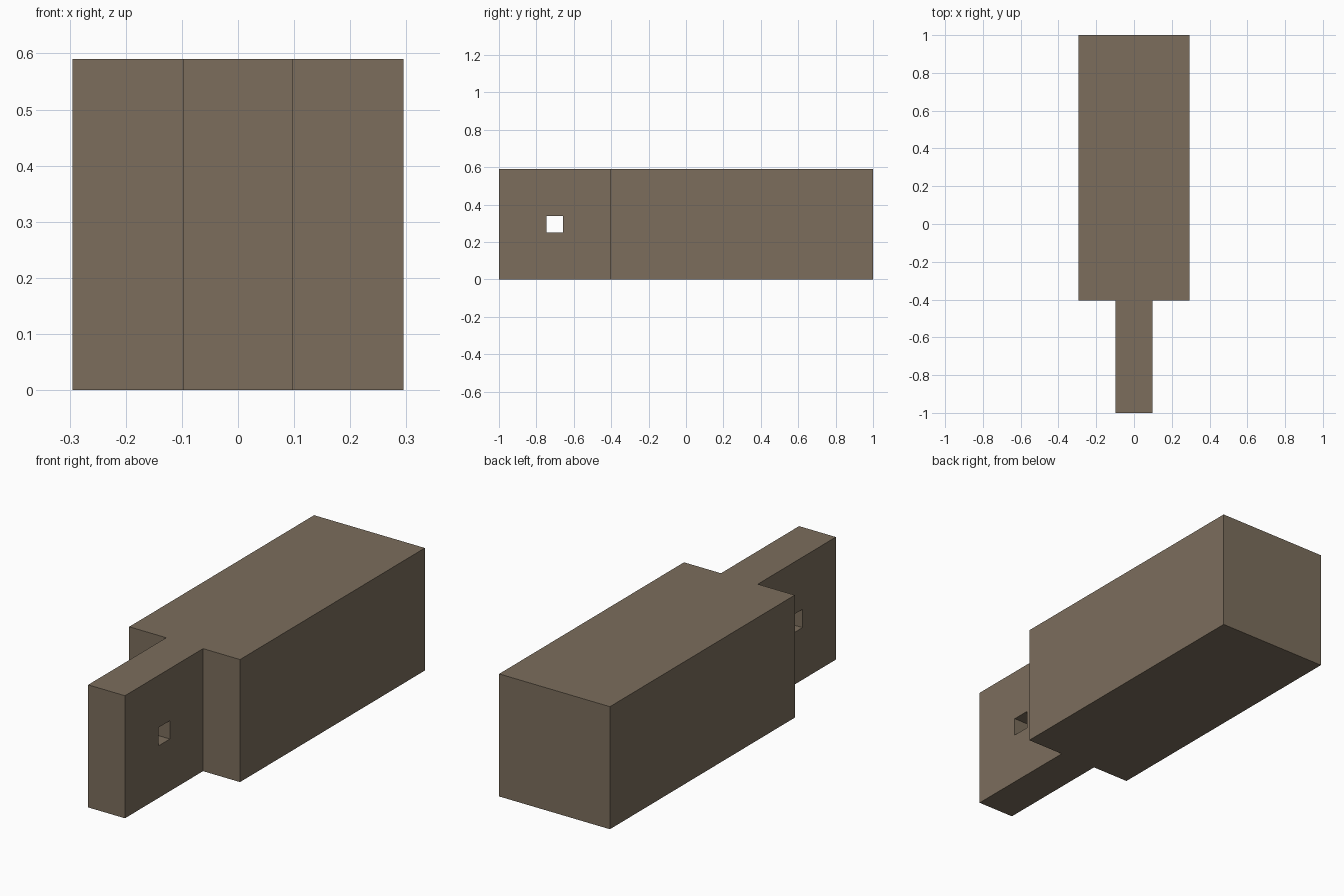
import bpy
import bmesh

if "Cube" in bpy.data.objects:
    bpy.data.objects.remove(bpy.data.objects["Cube"])

HEIGHT = 0.59
HALF_BODY = 0.295
HALF_TONGUE = 0.098
STEP_Y = -0.406

# Single matte brown for the whole piece
brown = bpy.data.materials.new("dull brown")
brown.diffuse_color = (0.2, 0.155, 0.108, 1)
brown.use_nodes = True
brown.node_tree.nodes["Principled BSDF"].inputs["Base Color"].default_value = brown.diffuse_color


def extrude_profile(name, points, z0, z1):
    """Flat outline in XY, extruded from z0 to z1."""
    bm = bmesh.new()
    face = bm.faces.new([bm.verts.new((x, y, z0)) for x, y in points])
    top = bmesh.ops.extrude_face_region(bm, geom=[face])["geom"]
    verts = [v for v in top if isinstance(v, bmesh.types.BMVert)]
    bmesh.ops.translate(bm, verts=verts, vec=(0, 0, z1 - z0))
    bmesh.ops.recalc_face_normals(bm, faces=bm.faces)
    mesh = bpy.data.meshes.new(name)
    bm.to_mesh(mesh)
    bm.free()
    mesh.materials.append(brown)
    obj = bpy.data.objects.new(name, mesh)
    bpy.context.collection.objects.link(obj)
    return obj


# Block with a narrow tongue: half outline, mirrored
half = [(HALF_TONGUE, -1), (HALF_TONGUE, STEP_Y), (HALF_BODY, STEP_Y), (HALF_BODY, 1)]
outline = half + [(-x, y) for x, y in reversed(half)]
block = extrude_profile("tongued_block", outline, 0, HEIGHT)

# Square peg hole through the middle of the tongue
hy, hz, r = -0.702, HEIGHT / 2, 0.044
cutter = extrude_profile(
    "peg_hole_cutter",
    [(-0.2, hy - r), (0.2, hy - r), (0.2, hy + r), (-0.2, hy + r)],
    hz - r, hz + r)
cutter.hide_render = True
cutter.display_type = 'WIRE'

cut = block.modifiers.new("peg hole", 'BOOLEAN')
cut.operation = 'DIFFERENCE'
cut.solver = 'EXACT'
cut.object = cutter
